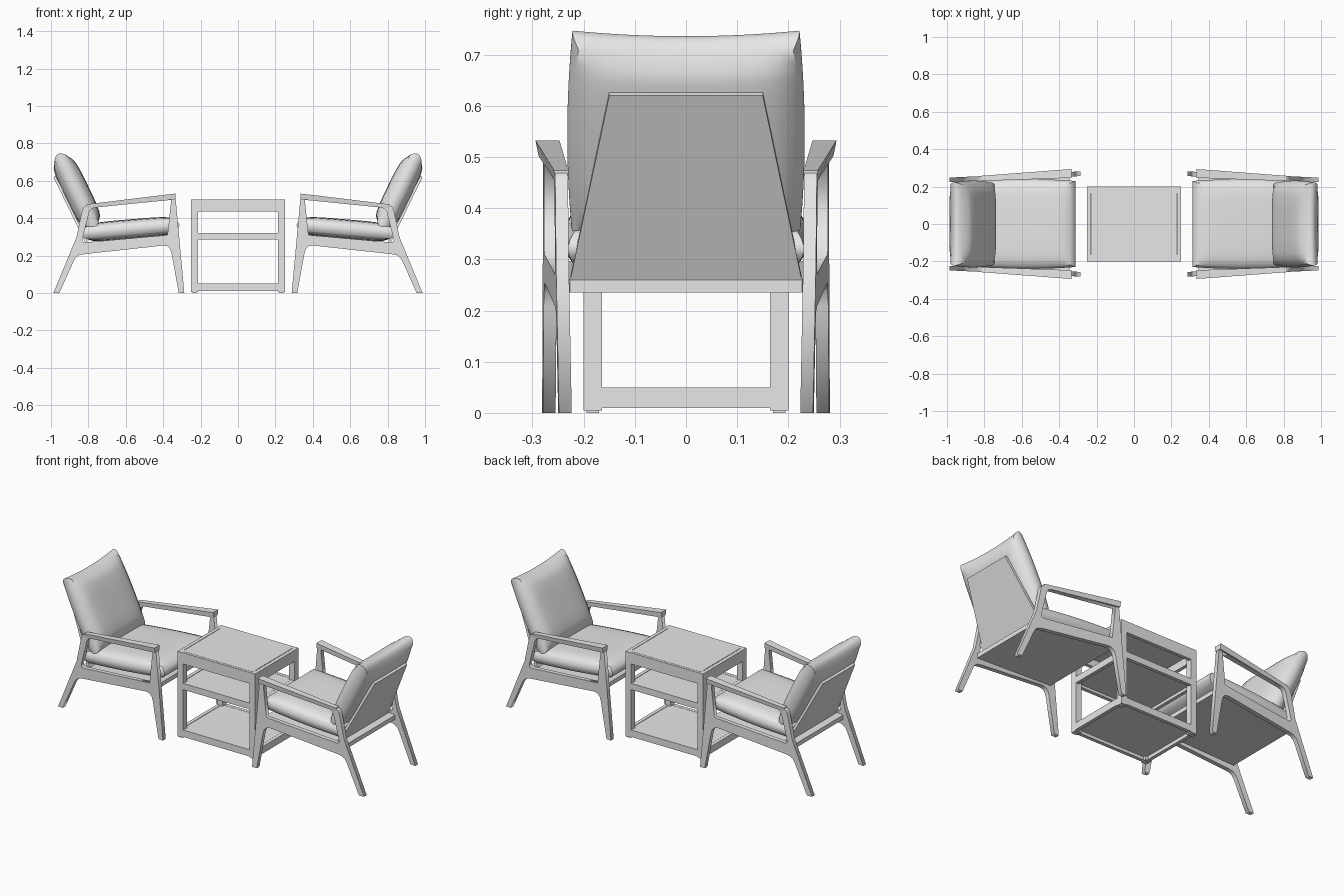
import bpy, bmesh, math
from mathutils import Vector

if "Cube" in bpy.data.objects:
    bpy.data.objects.remove(bpy.data.objects["Cube"])

mat = bpy.data.materials.new("light_grey")
mat.diffuse_color = (0.8, 0.8, 0.8, 1)
mat.use_nodes = True
mat.node_tree.nodes["Principled BSDF"].inputs["Base Color"].default_value = mat.diffuse_color


def finish(name, bm, smooth=False):
    bmesh.ops.remove_doubles(bm, verts=bm.verts, dist=1e-5)
    bmesh.ops.recalc_face_normals(bm, faces=bm.faces)
    me = bpy.data.meshes.new(name)
    bm.to_mesh(me)
    bm.free()
    me.materials.append(mat)
    ob = bpy.data.objects.new(name, me)
    bpy.context.collection.objects.link(ob)
    if smooth:
        bpy.ops.object.select_all(action='DESELECT')
        ob.select_set(True)
        bpy.context.view_layer.objects.active = ob
        bpy.ops.object.shade_smooth_by_angle(angle=math.radians(40))
    return ob


def box(name, x0, x1, y0, y1, z0, z1):
    bm = bmesh.new()
    bmesh.ops.create_cube(bm, size=1)
    for v in bm.verts:
        v.co = Vector(((x0 + x1) / 2 + v.co.x * (x1 - x0),
                       (y0 + y1) / 2 + v.co.y * (y1 - y0),
                       (z0 + z1) / 2 + v.co.z * (z1 - z0)))
    return finish(name, bm)


def loft(name, a, b):
    """Solid between two matching loops of points."""
    bm = bmesh.new()
    va, vb = [bm.verts.new(p) for p in a], [bm.verts.new(p) for p in b]
    bm.faces.new(va)
    bm.faces.new(vb)
    n = len(a)
    for i in range(n):
        bm.faces.new((va[i], va[(i + 1) % n], vb[(i + 1) % n], vb[i]))
    return finish(name, bm)


def outline_solid(name, loops, half, place):
    """Fill an outline with holes, thicken it, then place every point."""
    cu = bpy.data.curves.new(name + "_outline", 'CURVE')
    cu.dimensions, cu.fill_mode, cu.extrude = '2D', 'BOTH', half
    for pts in loops:
        sp = cu.splines.new('POLY')
        sp.points.add(len(pts) - 1)
        sp.use_cyclic_u = True
        for p, (x, z) in zip(sp.points, pts):
            p.co = (x, z, 0, 1)
    tmp = bpy.data.objects.new(name + "_tmp", cu)
    bpy.context.collection.objects.link(tmp)
    dg = bpy.context.evaluated_depsgraph_get()
    me = bpy.data.meshes.new_from_object(tmp.evaluated_get(dg))
    bm = bmesh.new()
    bm.from_mesh(me)
    bpy.data.objects.remove(tmp)
    bpy.data.curves.remove(cu)
    bpy.data.meshes.remove(me)
    for v in bm.verts:
        v.co = place(v.co)
    return finish(name, bm)


def cushion(name, centre, along, up, half_len, half_wid, half_thick, edge, lift, n=14):
    """Soft pillow: along = length axis, y = width, up = thickness axis."""
    bm = bmesh.new()
    bmesh.ops.create_cube(bm, size=2)
    bmesh.ops.subdivide_edges(bm, edges=bm.edges, cuts=n, use_grid_fill=True)
    for vert in bm.verts:
        u, v, w = vert.co
        t = half_thick * (edge + (1 - edge) * math.sqrt((1 - u ** 4) * (1 - v ** 4)))
        a = u * (half_len - 0.022 * w * w + lift * v * v * (u > 0))
        b = v * (half_wid - 0.012 * w * w - 0.010 * u * u)
        vert.co = centre + along * a + Vector((0, b, 0)) + up * (w * t)
    return finish(name, bm, True)


# ---------- chair on the +x side, facing the table ----------
chair = []
outer = [(0.287, 0), (0.317, 0), (0.355, 0.21), (0.363, 0.235), (0.378, 0.25), (0.40, 0.254),
         (0.82, 0.208), (0.85, 0.202), (0.868, 0.188), (0.88, 0.168), (0.955, 0), (0.987, 0),
         (0.863, 0.30), (0.833, 0.445), (0.823, 0.463), (0.80, 0.475), (0.335, 0.52)]
opening = [(0.377, 0.31), (0.357, 0.498), (0.765, 0.457), (0.785, 0.45), (0.795, 0.435),
           (0.833, 0.285), (0.828, 0.274), (0.815, 0.271)]


def splay(x):
    return 0.268 - (x - 0.30) * 0.047


for side, tag in ((-1, "near"), (1, "far")):
    # legs, seat rail and arm support as one pierced plate
    chair.append(outline_solid("side_frame_" + tag, [outer, opening], 0.0125,
                 lambda c: Vector((c.x, side * (splay(c.x) + c.z), c.y))))
    # armrest widening towards the front
    chair.append(loft("armrest_" + tag,
                 [(0.333, side * y, z) for y, z in
                  ((0.247, 0.532), (0.294, 0.532), (0.288, 0.502), (0.25, 0.502))],
                 [(0.812, side * y, z) for y, z in
                  ((0.23, 0.474), (0.258, 0.474), (0.256, 0.452), (0.231, 0.452))]))

# seat board, tilted
chair.append(loft("seat_board",
             [(0.855, y, z) for y, z in ((-0.227, 0.235), (0.227, 0.235), (0.227, 0.26), (-0.227, 0.26))],
             [(0.345, y, z) for y, z in ((-0.253, 0.272), (0.253, 0.272), (0.253, 0.297), (-0.253, 0.297))]))

# tapered back board
d = Vector((0.437, 0, 0.90)).normalized()
nrm = Vector((-d.z, 0, d.x))
foot = Vector((0.812, 0, 0.26))
edge = [(0, -0.226), (0, 0.226), (0.40, 0.15), (0.40, -0.15)]
rear = [foot + d * s + Vector((0, y, 0)) for s, y in edge]
chair.append(loft("back_board", rear, [p + nrm * 0.014 for p in rear]))

# cushions
chair.append(cushion("back_cushion", foot + d * 0.273 + nrm * 0.078, d, nrm,
                     0.215, 0.232, 0.068, 0.5, 0.012))
e = Vector((-1, 0, 0.085)).normalized()
chair.append(cushion("seat_cushion", Vector((0.575, 0, 0.342)), e, Vector((0.085, 0, 1)).normalized(),
                     0.262, 0.240, 0.052, 0.62, 0.0))

# second chair, turned to face the first
for ob in chair:
    twin = ob.copy()
    twin.name = "opposite_" + ob.name
    twin.rotation_euler.z = math.pi
    bpy.context.collection.objects.link(twin)

# ---------- side table with three shelves ----------
X, Y, T = 0.25, 0.20, 0.036
for sx in (-1, 1):
    for sy in (-1, 1):
        xs = sorted((sx * X, sx * (X - T)))
        ys = sorted((sy * Y, sy * (Y - T)))
        box("table_leg", *xs, *ys, 0.005, 0.50)
        box("foot_pad", xs[0] + 0.006, xs[1] - 0.006, ys[0] + 0.006, ys[1] - 0.006, 0, 0.006)
for z0, z1, tag in ((0.01, 0.05, "lower"), (0.285, 0.322, "middle"), (0.435, 0.50, "top")):
    for s in (-1, 1):
        ys = sorted((s * Y, s * (Y - 0.02)))
        xs = sorted((s * X, s * (X - 0.02)))
        box(tag + "_long_rail", -X + T, X - T, *ys, z0, z1)
        box(tag + "_short_rail", *xs, -Y + T, Y - T, z0, z1)
    box(tag + "_shelf", -X + 0.022, X - 0.022, -Y + 0.012, Y - 0.012, z1 - 0.022, z1 - 0.001)
# flush table top
box("table_top", -X + 0.024, X - 0.024, -Y + 0.014, Y - 0.014, 0.485, 0.501)
